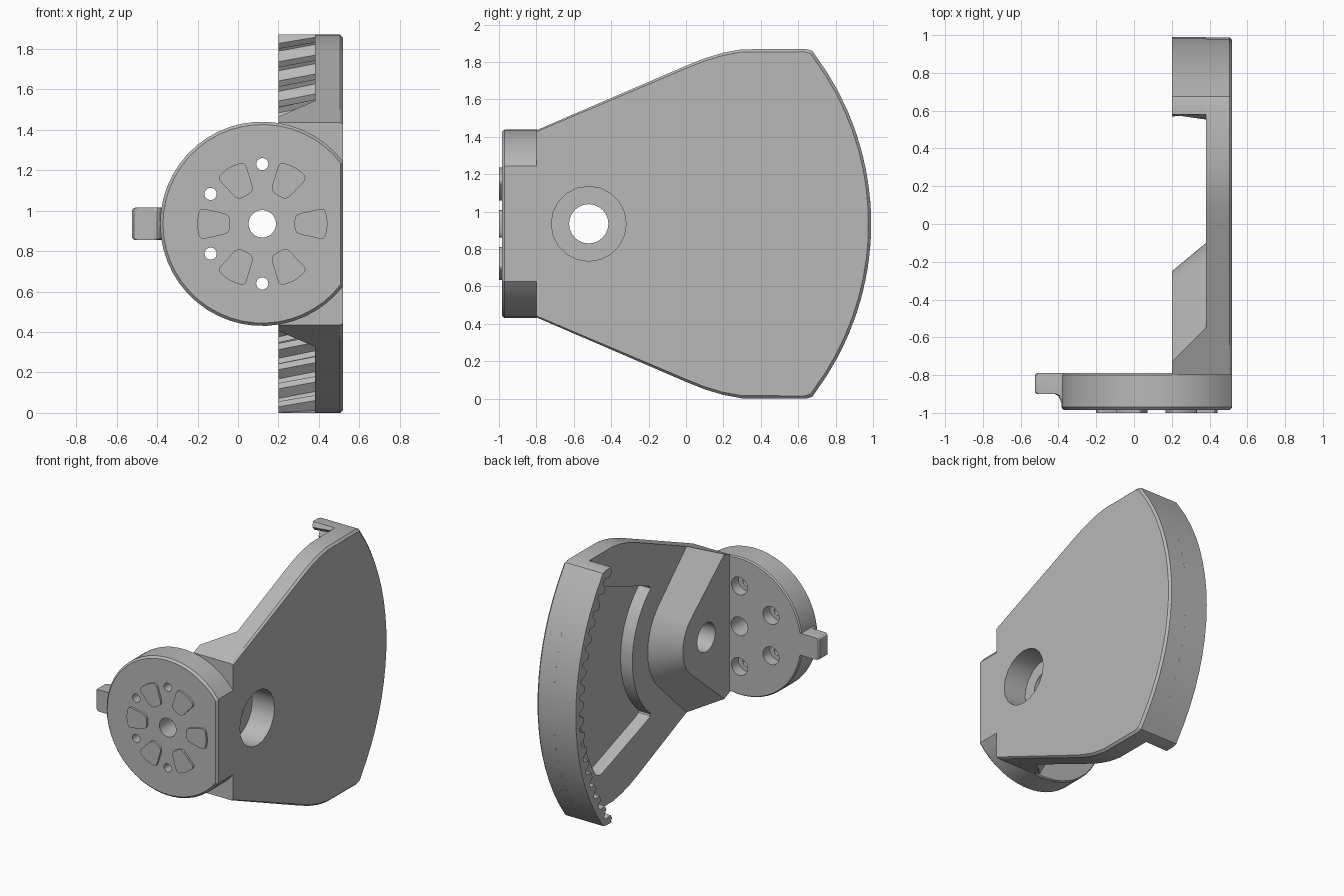
import bpy
from math import sin, cos, radians, pi
from mathutils import Vector

old = bpy.data.objects.get("Cube")
if old:
    bpy.data.objects.remove(old)

grey = bpy.data.materials.new("light_grey")
grey.use_nodes = True
grey.diffuse_color = (0.48, 0.48, 0.48, 1)
grey.node_tree.nodes["Principled BSDF"].inputs["Base Color"].default_value = (0.48, 0.48, 0.48, 1)

MID = 0.935                  # height of the symmetry plane
PIVOT = (-0.52, MID)         # pivot in (y, z)
HUB = (0.12, MID)            # disc centre in (x, z)
PLATE_X, OUT_X, IN_X = 0.38, 0.52, 0.2
RIM_R = 1.51


def arc(c, r, a0, a1, n):
    """Points of an arc, angles in degrees, both ends included."""
    angles = [radians(a0 + (a1 - a0) * i / n) for i in range(n + 1)]
    return [(c[0] + r * cos(a), c[1] + r * sin(a)) for a in angles]


def mirrored(pts):
    """Close an upper half outline with its reflection across MID."""
    return pts + [(p, 2 * MID - q) for p, q in reversed(pts)]


def rounded(pts, r, n=4):
    """Round every corner of a polygon."""
    out = []
    for i, p in enumerate(pts):
        p = Vector(p)
        a, b = Vector(pts[i - 1]) - p, Vector(pts[(i + 1) % len(pts)]) - p
        s = p + a.normalized() * min(r, a.length * 0.45)
        e = p + b.normalized() * min(r, b.length * 0.45)
        for k in range(n + 1):
            t = k / n
            out.append(tuple(s * (1 - t) ** 2 + p * 2 * t * (1 - t) + e * t * t))
    return out


def scaled(pts, c, f):
    return [(c[0] + (p - c[0]) * f, c[1] + (q - c[1]) * f) for p, q in pts]


def loft(name, axis, *rings):
    """Skin (offset, outline) rings along the x or y axis and cap the ends."""
    n = len(rings[0][1])
    verts = []
    for d, ring in rings:
        verts += [(d, p, q) if axis == "x" else (p, d, q) for p, q in ring]
    faces = [list(range(n)), list(range(len(verts) - n, len(verts)))]
    for k in range(len(rings) - 1):
        for i in range(n):
            j = (i + 1) % n
            faces.append([k * n + i, k * n + j, (k + 1) * n + j, (k + 1) * n + i])
    mesh = bpy.data.meshes.new(name)
    mesh.from_pydata(verts, [], faces)
    mesh.materials.append(grey)
    obj = bpy.data.objects.new(name, mesh)
    bpy.context.collection.objects.link(obj)
    bpy.ops.object.select_all(action="DESELECT")
    bpy.context.view_layer.objects.active = obj
    obj.select_set(True)
    bpy.ops.object.mode_set(mode="EDIT")
    bpy.ops.mesh.select_all(action="SELECT")
    bpy.ops.mesh.normals_make_consistent(inside=False)
    bpy.ops.object.mode_set(mode="OBJECT")
    return obj


def circle(c, r, n=24):
    return arc(c, r, 0, 360, n)[:-1]


def cut(obj, cutters):
    """Subtract the cutters and bake the result."""
    for c in cutters:
        c.hide_render = True
        m = obj.modifiers.new("cut", "BOOLEAN")
        m.operation, m.solver, m.object = "DIFFERENCE", "EXACT", c
    deps = bpy.context.evaluated_depsgraph_get()
    baked = bpy.data.meshes.new_from_object(obj.evaluated_get(deps))
    obj.modifiers.clear()
    obj.data = baked


# Fan plate, with a chamfer round its outer edge
half = [(-0.8, 1.435), (0, 1.78), (0.1, 1.82), (0.2, 1.85), (0.3, 1.868), (0.64, 1.87), (0.675, 1.86)]
half += arc(PIVOT, RIM_R, 36.5, 3, 8)
outline = mirrored(half)
edge = scaled(outline, (0.1, MID), 0.984)
edge = [(-0.8, q) if p < -0.75 else (p, q) for p, q in edge]
plate = loft("fan_plate", "x", (PLATE_X, outline), (OUT_X - 0.015, outline), (OUT_X, edge))

# Pivot boss with a sloping nose
def boss_ring(y, z, r, a):
    return mirrored([(-0.8, 1.435), (y, z)] + arc(PIVOT, r, a, 4, 8))

boss = loft("pivot_boss", "x",
            (IN_X, boss_ring(-0.73, 1.465, 0.27, 46)),
            (PLATE_X, boss_ring(-0.55, 1.543, 0.42, 44)))

# Pivot bore, counterbore and the shallow pocket in the plate
bore = loft("bore_cutter", "x", (0, circle(PIVOT, 0.105)), (0.7, circle(PIVOT, 0.105)))
counter = loft("counterbore_cutter", "x", (0.34, circle(PIVOT, 0.2, 20)), (0.7, circle(PIVOT, 0.2, 20)))
pocket_half = arc(PIVOT, 0.6, 5, 52, 6) + arc(PIVOT, 1.22, 35, 4, 6)
pocket_line = rounded(mirrored(pocket_half), 0.07, 4)
pocket = loft("pocket_cutter", "x", (0.3, pocket_line), (0.475, pocket_line))
cut(plate, [bore, counter, pocket])
cut(boss, [bore, counter])

# Curved rim with slanted teeth on its inner side
def rim_ring(twist):
    teeth, tip, root, span = 18, 1.415, 1.465, 41
    pitch = 2 * span / teeth
    inner = []
    for i in range(teeth):
        for f, r in ((0, root), (0.25, root), (0.45, tip), (0.75, tip)):
            a = radians(-span + (i + f) * pitch + twist)
            z = PIVOT[1] + r * sin(a)
            inner.append((PIVOT[0] + r * cos(a), min(max(z, 0.002), 1.868)))
    top = [(0.58, 1.87), (0.64, 1.87), (0.675, 1.86)]
    outer = arc(PIVOT, RIM_R, 36.5, -36.5, 16)
    return inner + top + outer + [(p, 2 * MID - q) for p, q in reversed(top)]

loft("toothed_rim", "x", (IN_X, rim_ring(-0.8)), (PLATE_X, rim_ring(0.8)))

# Mounting disc, trimmed flat on the plate side
disc_line = arc(HUB, 0.505, 37.6, 322.4, 40)
disc_edge = [(min(p, OUT_X - 0.012), q) for p, q in scaled(disc_line, HUB, 0.972)]
disc = loft("mounting_disc", "y", (-0.985, disc_edge), (-0.97, disc_line),
            (-0.8, disc_line), (-0.79, scaled(disc_line, HUB, 0.985)))
cutters = [bore, counter]
disc_cutters = []

def drill(c, r, y0, y1):
    disc_cutters.append(loft("drill_cutter", "y", (y0, circle(c, r)), (y1, circle(c, r))))

drill(HUB, 0.068, -1.1, -0.6)
for x, z in arc(HUB, 0.295, 90, 270, 3):
    drill((x, z), 0.03, -1.1, -0.6)
    drill((x, z), 0.065, -0.87, -0.6)
cut(disc, disc_cutters)

# Six raised wedge pads on the disc front
wedge = rounded([(0.16, -0.045), (0.16, 0.045), (0.31, 0.08), (0.325, 0), (0.31, -0.08)], 0.03, 4)
for i in range(6):
    c, s = cos(i * pi / 3), sin(i * pi / 3)
    ring = [(HUB[0] + p * c - q * s, HUB[1] + p * s + q * c) for p, q in wedge]
    loft(f"wedge_pad_{i + 1}", "y", (-1.0, ring), (-0.98, ring))

# Pointer tab with a flared root
tab_line = [(-0.525, -0.79), (-0.525, -0.89), (-0.515, -0.9), (-0.42, -0.9),
            (-0.4, -0.91), (-0.385, -0.945), (-0.3, -0.945), (-0.3, -0.79)]
tab = loft("pointer_tab", "y", *[
    (y, rounded([(x, MID - 0.08), (-0.3, MID - 0.08), (-0.3, MID + 0.08), (x, MID + 0.08)], 0.02, 3))
    for y, x in ((-0.945, -0.385), (-0.91, -0.4), (-0.9, -0.42), (-0.9, -0.515),
                 (-0.89, -0.525), (-0.8, -0.525), (-0.79, -0.515))])

# Remove the cutters and shade everything
for o in cutters + disc_cutters + [pocket]:
    bpy.data.objects.remove(o)
bpy.ops.object.select_all(action="DESELECT")
for o in bpy.context.collection.objects:
    if o.type == "MESH":
        o.select_set(True)
        bpy.context.view_layer.objects.active = o
bpy.ops.object.shade_smooth_by_angle(angle=radians(25))
